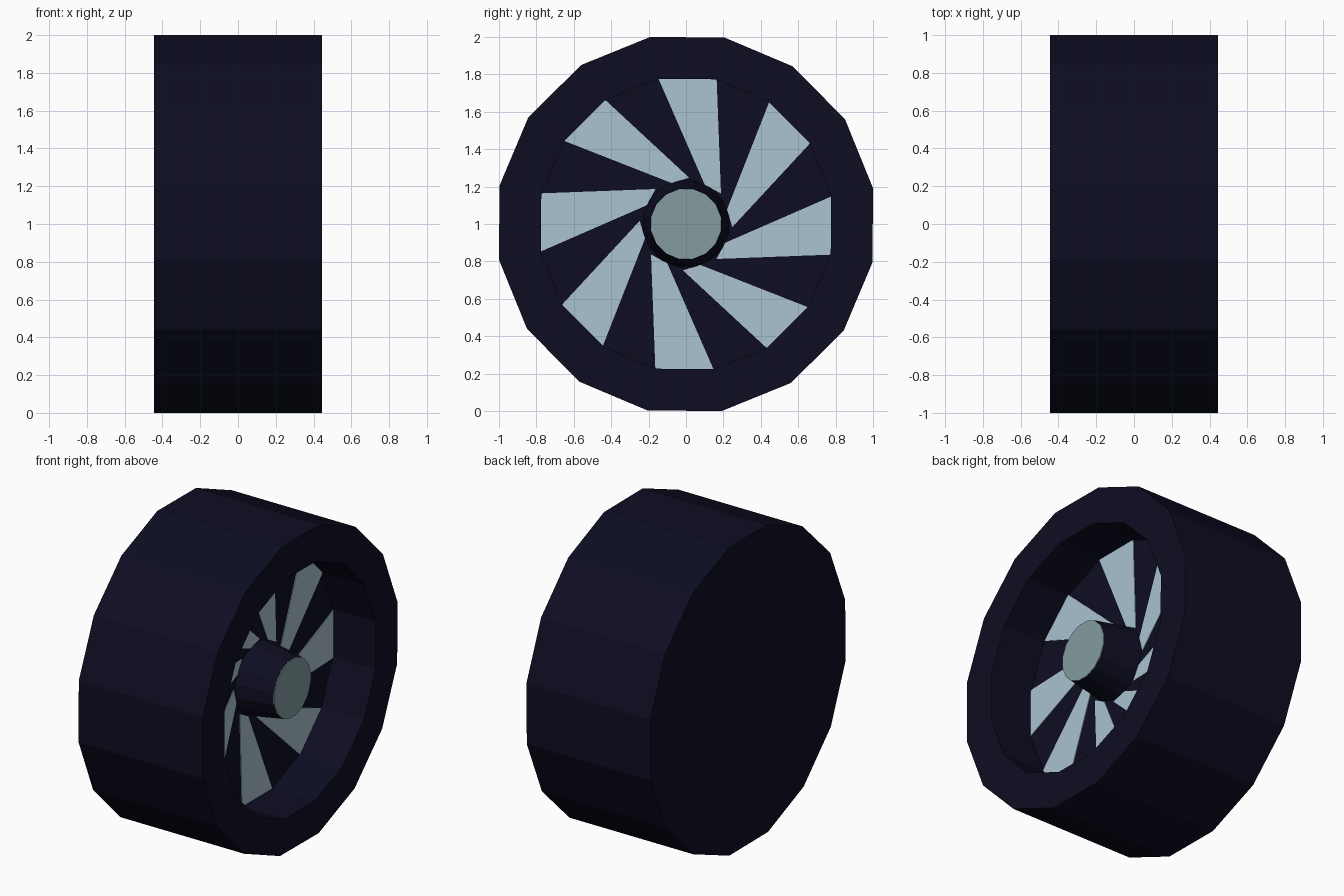
import bpy, bmesh, math

if "Cube" in bpy.data.objects:
    bpy.data.objects.remove(bpy.data.objects["Cube"])


def material(name, rgb):
    m = bpy.data.materials.new(name)
    lin = [(c / 255 / 12.92) if c < 10.3 else ((c / 255 + 0.055) / 1.055) ** 2.4 for c in rgb]
    m.diffuse_color = (*lin, 1)
    m.use_nodes = True
    m.node_tree.nodes["Principled BSDF"].inputs["Base Color"].default_value = m.diffuse_color
    return m


DARK = material("dark_navy_rubber", (13, 13, 34))
PALE = material("pale_blue_metal", (170, 195, 209))
GREY = material("grey_green_cap", (132, 155, 160))


def finish(name, bm, mat):
    bmesh.ops.recalc_face_normals(bm, faces=bm.faces)
    me = bpy.data.meshes.new(name)
    bm.to_mesh(me)
    bm.free()
    me.materials.append(mat)
    ob = bpy.data.objects.new(name, me)
    bpy.context.collection.objects.link(ob)
    ob.location.z = 1
    return ob


def lathe(name, profile, mat, sides=16, turn=-0.4):
    """Spin (x, radius) points around the x axle and close both ends."""
    bm = bmesh.new()
    rings = []
    for x, r in profile:
        angles = [math.radians((k + 0.5) * 360 / sides + turn) for k in range(sides)]
        rings.append([bm.verts.new((x, r * math.cos(a), r * math.sin(a))) for a in angles])
    for a, b in zip(rings, rings[1:]):
        for k in range(sides):
            j = (k + 1) % sides
            bm.faces.new((a[k], a[j], b[j], b[k]))
    bm.faces.new(rings[0])
    bm.faces.new(rings[-1])
    return finish(name, bm, mat)


# Tyre with flat closed back and recessed wheel disc
DISC = 0.14
lathe("tyre_and_disc", [(-0.445, 1.018), (0.445, 1.018), (0.445, 0.79), (DISC, 0.79)], DARK)

# Tapered hub and its end cap
lathe("hub", [(DISC - 0.01, 0.235), (0.387, 0.192)], DARK)
lathe("hub_cap", [(0.385, 0.19), (0.392, 0.19)], GREY)

# Eight swirling pale panels on the disc
panel = [(-0.146, 0.774), (0.164, 0.774), (0.187, 0.163), (0.10, 0.21)]
bm = bmesh.new()
for i in range(8):
    c, s = math.cos(i * math.pi / 4), math.sin(i * math.pi / 4)
    pts = [(y * c - z * s, y * s + z * c) for y, z in panel]
    back = [bm.verts.new((DISC - 0.001, y, z)) for y, z in pts]
    front = [bm.verts.new((DISC + 0.004, y, z)) for y, z in pts]
    bm.faces.new(back)
    bm.faces.new(front)
    for k in range(4):
        j = (k + 1) % 4
        bm.faces.new((back[k], back[j], front[j], front[k]))
finish("wheel_panels", bm, PALE)
